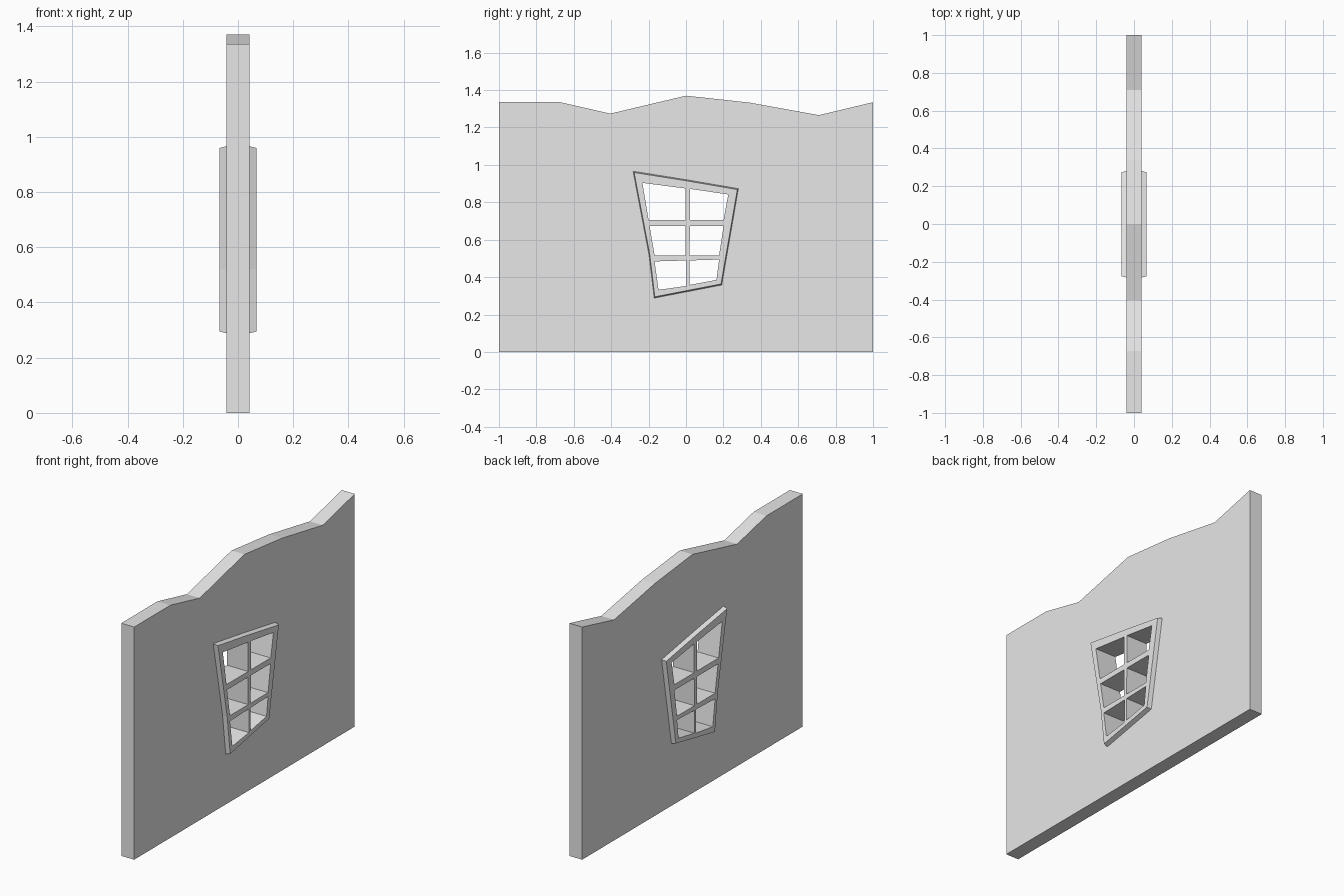
import bpy, bmesh

cube = bpy.data.objects.get("Cube")
if cube:
    bpy.data.objects.remove(cube, do_unlink=True)

plaster = bpy.data.materials.new("light grey")
plaster.use_nodes = True
plaster.diffuse_color = (0.8, 0.8, 0.8, 1)
plaster.node_tree.nodes["Principled BSDF"].inputs["Base Color"].default_value = (0.8, 0.8, 0.8, 1)

WALL, FRAME = 0.041, 0.067     # half thicknesses
MID = 0.63                     # height of the window centre


def scaled(pts, s):
    """Scale a (y, z) outline about the window centre."""
    return [(y * s, MID + (z - MID) * s) for y, z in pts]


def loft(bm, sections):
    """Join (x, outline) sections into one closed solid."""
    rings = [[bm.verts.new((x, y, z)) for y, z in pts] for x, pts in sections]
    n = len(rings[0])
    for a, b in zip(rings, rings[1:]):
        for i in range(n):
            j = (i + 1) % n
            bm.faces.new((a[i], a[j], b[j], b[i]))
    bm.faces.new(rings[0])
    bm.faces.new(rings[-1])


def solid(name, *lofts):
    bm = bmesh.new()
    for sections in lofts:
        loft(bm, sections)
    bmesh.ops.recalc_face_normals(bm, faces=bm.faces)
    mesh = bpy.data.meshes.new(name)
    bm.to_mesh(mesh)
    bm.free()
    mesh.materials.append(plaster)
    obj = bpy.data.objects.new(name, mesh)
    bpy.context.collection.objects.link(obj)
    return obj


def cut(obj, cutter):
    mod = obj.modifiers.new("opening", 'BOOLEAN')
    mod.operation, mod.solver, mod.object = 'DIFFERENCE', 'EXACT', cutter
    bpy.context.view_layer.update()
    result = bpy.data.meshes.new_from_object(obj.evaluated_get(bpy.context.evaluated_depsgraph_get()))
    obj.modifiers.clear()
    obj.data = result
    bpy.data.objects.remove(cutter, do_unlink=True)


# Wall with an uneven top edge
wall_outline = [(-1, 0), (1, 0), (1, 1.335), (0.71, 1.266), (0.34, 1.333), (0, 1.37),
                (-0.405, 1.274), (-0.672, 1.335), (-1, 1.335)]
wall = solid("wall", [(-WALL, wall_outline), (WALL, wall_outline)])

# Crooked window frame, standing proud of both sides with tapered edges
outline = [(-0.283, 0.966), (0, 0.921), (0.28, 0.873), (0.191, 0.358), (-0.17, 0.288), (-0.198, 0.52)]
face = scaled(outline, 0.98)
frame = solid("window_frame", [(-FRAME, face), (-WALL, outline), (WALL, outline), (FRAME, face)])

# Opening in the wall, hidden behind the frame edge
hole = scaled(outline, 0.97)
cut(wall, solid("wall_cutter", [(-0.2, hole), (0.2, hole)]))

# Six panes between the glazing bars
panes = [
    [(-0.233, 0.904), (-0.003, 0.874), (-0.003, 0.706), (-0.2, 0.706)],
    [(0.021, 0.872), (0.226, 0.842), (0.201, 0.706), (0.021, 0.706)],
    [(-0.195, 0.674), (-0.003, 0.674), (-0.003, 0.516), (-0.168, 0.516)],
    [(0.021, 0.674), (0.201, 0.674), (0.177, 0.516), (0.019, 0.516)],
    [(-0.168, 0.484), (0.003, 0.489), (0.003, 0.353), (-0.147, 0.332)],
    [(0.019, 0.489), (0.177, 0.494), (0.163, 0.385), (0.019, 0.358)],
]
cut(frame, solid("pane_cutter", *[[(-0.2, p), (0.2, p)] for p in panes]))
